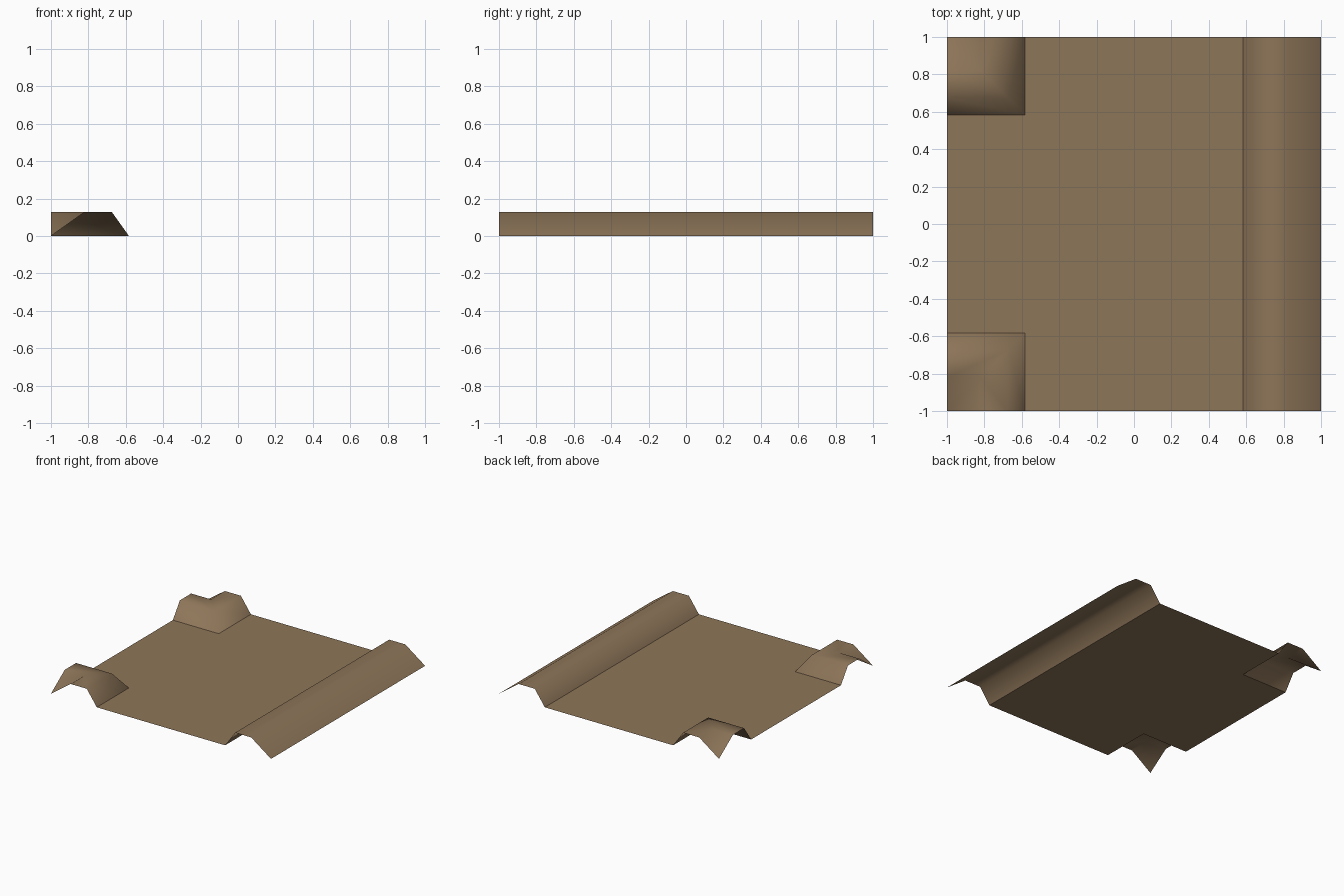
import bpy

if "Cube" in bpy.data.objects:
    bpy.data.objects.remove(bpy.data.objects["Cube"])

# Bank cross-section: distance from the tile centre, height
PROFILE = [(0.583, 0.0), (0.674, 0.128), (0.82, 0.128), (1.0, 0.0)]
INNER = PROFILE[0][0]

soil = bpy.data.materials.new("brown_soil")
soil.diffuse_color = (0.27, 0.18, 0.10, 1)
soil.use_nodes = True
soil.node_tree.nodes["Principled BSDF"].inputs["Base Color"].default_value = soil.diffuse_color


def surface(name, verts, faces, smooth):
    mesh = bpy.data.meshes.new(name)
    mesh.from_pydata(verts, [], faces)
    mesh.materials.append(soil)
    # every sheet faces upwards
    mesh.update()
    if sum(p.normal.z for p in mesh.polygons) < 0:
        mesh.flip_normals()
    for p in mesh.polygons:
        p.use_smooth = smooth
    obj = bpy.data.objects.new(name, mesh)
    bpy.context.collection.objects.link(obj)
    return obj


def sweep(name, rails):
    """Skin neighbouring rails (equal point counts) with quads."""
    n = len(rails[0])
    faces = [(i * n + j, i * n + j + 1, (i + 1) * n + j + 1, (i + 1) * n + j)
             for i in range(len(rails) - 1) for j in range(n - 1)]
    # innermost or outermost rail may collapse to a point; validate cleans it
    obj = surface(name, [p for r in rails for p in r], faces, True)
    return obj


# Flat floor: T-shaped junction, main strip plus side opening
a = INNER
surface("path_floor",
        [(-a, -1, 0), (a, -1, 0), (a, 1, 0), (-a, 1, 0),
         (-a, a, 0), (-1, a, 0), (-1, -a, 0), (-a, -a, 0)],
        [(0, 1, 2, 3, 4, 7), (7, 4, 5, 6)], False)

# Straight bank along the right side
sweep("right_bank", [[(d, -1, z), (d, 1, z)] for d, z in PROFILE])

# Banks bending around the two left corners, hollow towards the tile corner
for name, s in (("front_corner_bank", -1), ("back_corner_bank", 1)):
    verts, faces = [], []
    for d, z in PROFILE[:-1]:
        verts += [(-d, s, z), (-d, s * d, z), (-1, s * d, z)]
    verts.append((-1, s, 0))
    for i in range(len(PROFILE) - 2):
        for j in range(2):
            k = i * 3 + j
            faces.append((k, k + 1, k + 4, k + 3))
    last = len(verts) - 1
    faces += [(last - 3, last - 2, last), (last - 2, last - 1, last)]
    surface(name, verts, faces, True)
